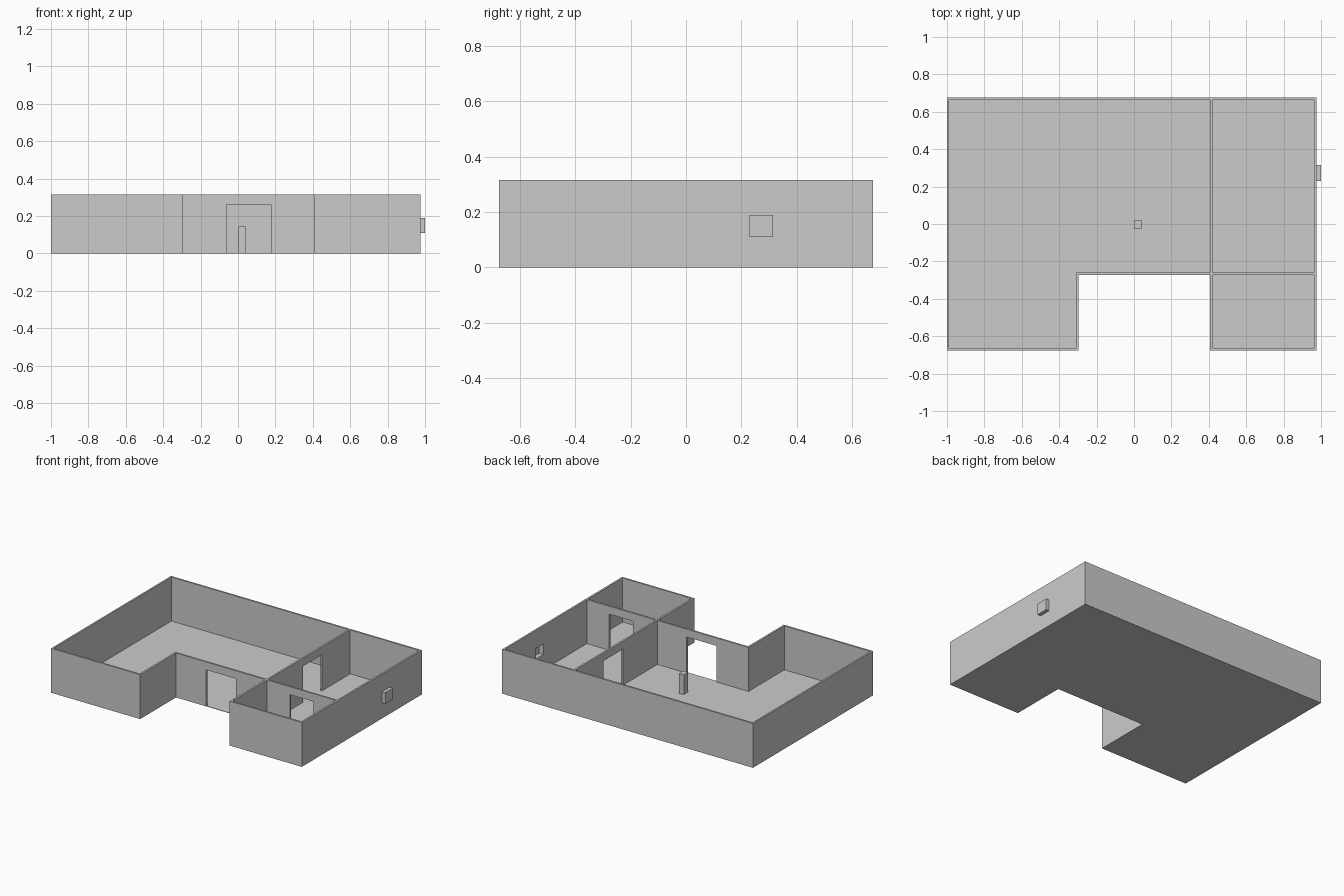
import bpy, bmesh

if "Cube" in bpy.data.objects:
    bpy.data.objects.remove(bpy.data.objects["Cube"])

H = 0.316       # wall height
F = 0.003       # thin floor
DOOR = 0.26     # door head height


def prism(name, outline, z0, z1):
    """Extrude a plan outline (counter-clockwise) from z0 to z1."""
    bm = bmesh.new()
    face = bm.faces.new([bm.verts.new((x, y, z0)) for x, y in outline])
    ext = bmesh.ops.extrude_face_region(bm, geom=[face])
    for v in ext["geom"]:
        if isinstance(v, bmesh.types.BMVert):
            v.co.z = z1
    bmesh.ops.recalc_face_normals(bm, faces=bm.faces[:])
    mesh = bpy.data.meshes.new(name)
    bm.to_mesh(mesh)
    bm.free()
    ob = bpy.data.objects.new(name, mesh)
    bpy.context.collection.objects.link(ob)
    return ob


def rect(x0, x1, y0, y1):
    return [(x0, y0), (x1, y0), (x1, y1), (x0, y1)]


def combine(target, tool, operation):
    """Apply one boolean and discard the helper."""
    tool.hide_render = True
    mod = target.modifiers.new("cut", 'BOOLEAN')
    mod.operation, mod.object, mod.solver = operation, tool, 'EXACT'
    bpy.context.view_layer.objects.active = target
    bpy.ops.object.modifier_apply(modifier=mod.name)
    bpy.data.objects.remove(tool)


# Whole building block, U-shaped in plan
house = prism("house_walls", [
    (-1, -0.675), (-0.298, -0.675), (-0.298, -0.272), (0.407, -0.272),
    (0.407, -0.675), (0.975, -0.675), (0.975, 0.675), (-1, 0.675)], 0, H)

# Window bay sticking out of the right wall
combine(house, prism("window_bay", rect(0.968, 1.0, 0.23, 0.315), 0.11, 0.19), 'UNION')

# Hollow out the three rooms
rooms = [
    [(-0.988, -0.662), (-0.311, -0.662), (-0.311, -0.259), (0.407, -0.259),
     (0.407, 0.662), (-0.988, 0.662)],
    rect(0.42, 0.962, -0.259, 0.662),
    rect(0.42, 0.962, -0.662, -0.272),
]
for outline in rooms:
    combine(house, prism("room_cutter", outline, F, H + 0.1), 'DIFFERENCE')

# Doorways: entrance, partition, between the right-hand rooms
doors = [
    rect(-0.06, 0.176, -0.30, -0.24),
    rect(0.39, 0.44, 0.13, 0.345),
    rect(0.60, 0.787, -0.30, -0.24),
]
for outline in doors:
    combine(house, prism("door_cutter", outline, F, DOOR), 'DIFFERENCE')

# Window recess, open to the room
combine(house, prism("window_cutter", rect(0.95, 0.997, 0.232, 0.313), 0.112, 0.188), 'DIFFERENCE')

# Free-standing post in the main room
prism("post", rect(0.003, 0.039, -0.026, 0.021), F, 0.144)
